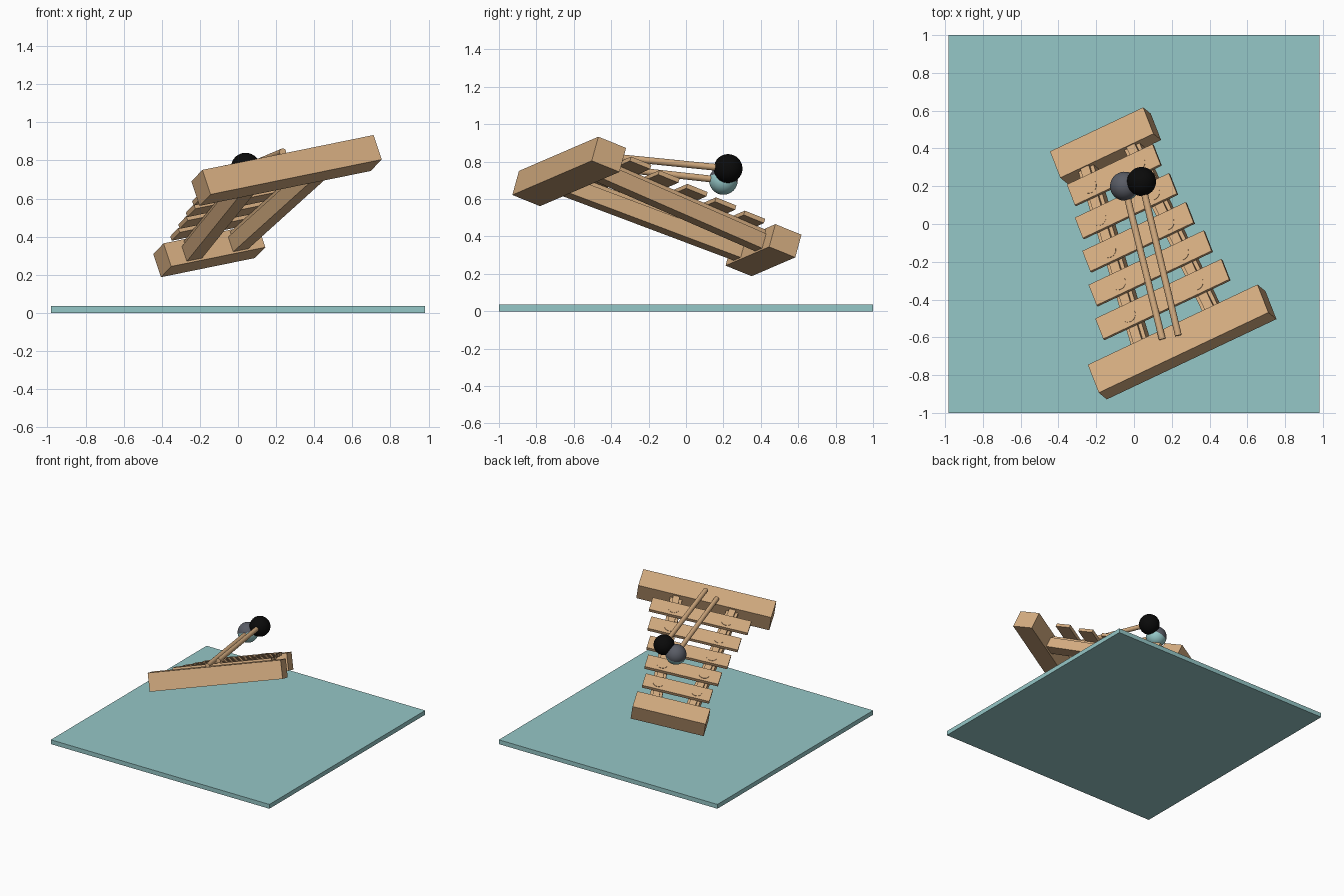
import bpy, bmesh, math
from mathutils import Vector, Matrix

if "Cube" in bpy.data.objects:
    bpy.data.objects.remove(bpy.data.objects["Cube"])


def material(name, rgb):
    m = bpy.data.materials.new(name)
    m.diffuse_color = (*rgb, 1)
    m.use_nodes = True
    m.node_tree.nodes["Principled BSDF"].inputs["Base Color"].default_value = m.diffuse_color
    return m


WOOD = material("tan_wood", (0.67, 0.42, 0.22))
TEAL = material("pale_teal", (0.30, 0.57, 0.57))
GREY = material("slate_grey", (0.10, 0.107, 0.13))
BLACK = material("black", (0.003, 0.003, 0.003))

# Tilted frame of the instrument: across, along, normal
v = Vector((-0.340, 0.871, -0.353)).normalized()
u = Vector((0.889, 0.421, 0.181))
u = (u - v * u.dot(v)).normalized()
w = u.cross(v)
FRAME = Matrix((u, v, w)).transposed().to_4x4()
FRAME.translation = Vector((0.052, -0.105, 0.537))


def finish(name, bm, mats, matrix=None):
    if matrix is not None:
        bm.transform(matrix)
    bmesh.ops.recalc_face_normals(bm, faces=bm.faces)
    me = bpy.data.meshes.new(name)
    bm.to_mesh(me)
    bm.free()
    for m in mats:
        me.materials.append(m)
    ob = bpy.data.objects.new(name, me)
    bpy.context.collection.objects.link(ob)
    return ob


def box(name, centre, size, mat, matrix=None, angle=0):
    bm = bmesh.new()
    bmesh.ops.create_cube(bm, size=1)
    bm.transform(Matrix.Translation(centre) @ Matrix.Rotation(angle, 4, 'Z')
                 @ Matrix.Diagonal((*size, 1)))
    return finish(name, bm, [mat], matrix)


def rod(name, start, end, radius, mat, matrix=None, sides=24):
    a, b = Vector(start), Vector(end)
    bm = bmesh.new()
    bmesh.ops.create_cone(bm, cap_ends=True, segments=sides, radius1=radius,
                          radius2=radius, depth=(b - a).length)
    bm.transform(Matrix.Translation((a + b) / 2)
                 @ (b - a).to_track_quat('Z', 'Y').to_matrix().to_4x4())
    ob = finish(name, bm, [mat], matrix)
    for p in ob.data.polygons:
        p.use_smooth = len(p.vertices) == 4
    return ob


def ball(name, centre, radius, mats):
    bm = bmesh.new()
    bmesh.ops.create_uvsphere(bm, u_segments=32, v_segments=20, radius=radius)
    bm.transform(FRAME.to_3x3().to_4x4())
    for f in bm.faces:
        f.smooth = True
        # lower half takes the second colour, if there is one
        if len(mats) > 1 and f.calc_center_median().dot(w) < 0:
            f.material_index = 1
    return finish(name, bm, mats, Matrix.Translation(centre))


# Floor slab
box("floor_slab", (0, 0, 0.0175), (1.965, 2, 0.035), TEAL)

# End bars
box("wide_end_bar", (0, -0.596, 0), (1.01, 0.17, 0.14), WOOD, FRAME)
box("narrow_end_bar", (0, 0.596, 0), (0.555, 0.16, 0.132), WOOD, FRAME)

# Converging rails with a slim key support on top
SLOPE = 0.0744
for side, label in ((-1, "left"), (1, "right")):
    angle = math.atan(SLOPE) * side
    box(label + "_rail", (side * 0.175, 0, -0.0125), (0.09, 1.08, 0.085),
        WOOD, FRAME, angle)
    box(label + "_key_support", (side * 0.175, 0, 0.0425), (0.05, 1.04, 0.027),
        WOOD, FRAME, angle)

# Keys with shallow studs over the rails
for i, length in enumerate((0.75, 0.685, 0.615, 0.56, 0.51)):
    along = -0.358 + 0.189 * i
    box(f"key_{i + 1}", (0, along, 0.0675), (length, 0.124, 0.025), WOOD, FRAME)
    for side, label in ((-1, "left"), (1, "right")):
        x = side * (0.175 - SLOPE * along)
        rod(f"key_{i + 1}_{label}_stud", (x, along, 0.07), (x, along, 0.083),
            0.04, WOOD, FRAME)

# Mallets
black_head = (0.04, 0.225, 0.763)
grey_head = (-0.05, 0.20, 0.70)
rod("first_mallet_stick", black_head, (0.235, -0.59, 0.845), 0.018, WOOD)
rod("second_mallet_stick", grey_head, (0.15, -0.61, 0.79), 0.018, WOOD)
ball("first_mallet_head", black_head, 0.077, [BLACK])
ball("second_mallet_head", grey_head, 0.077, [GREY, TEAL])
